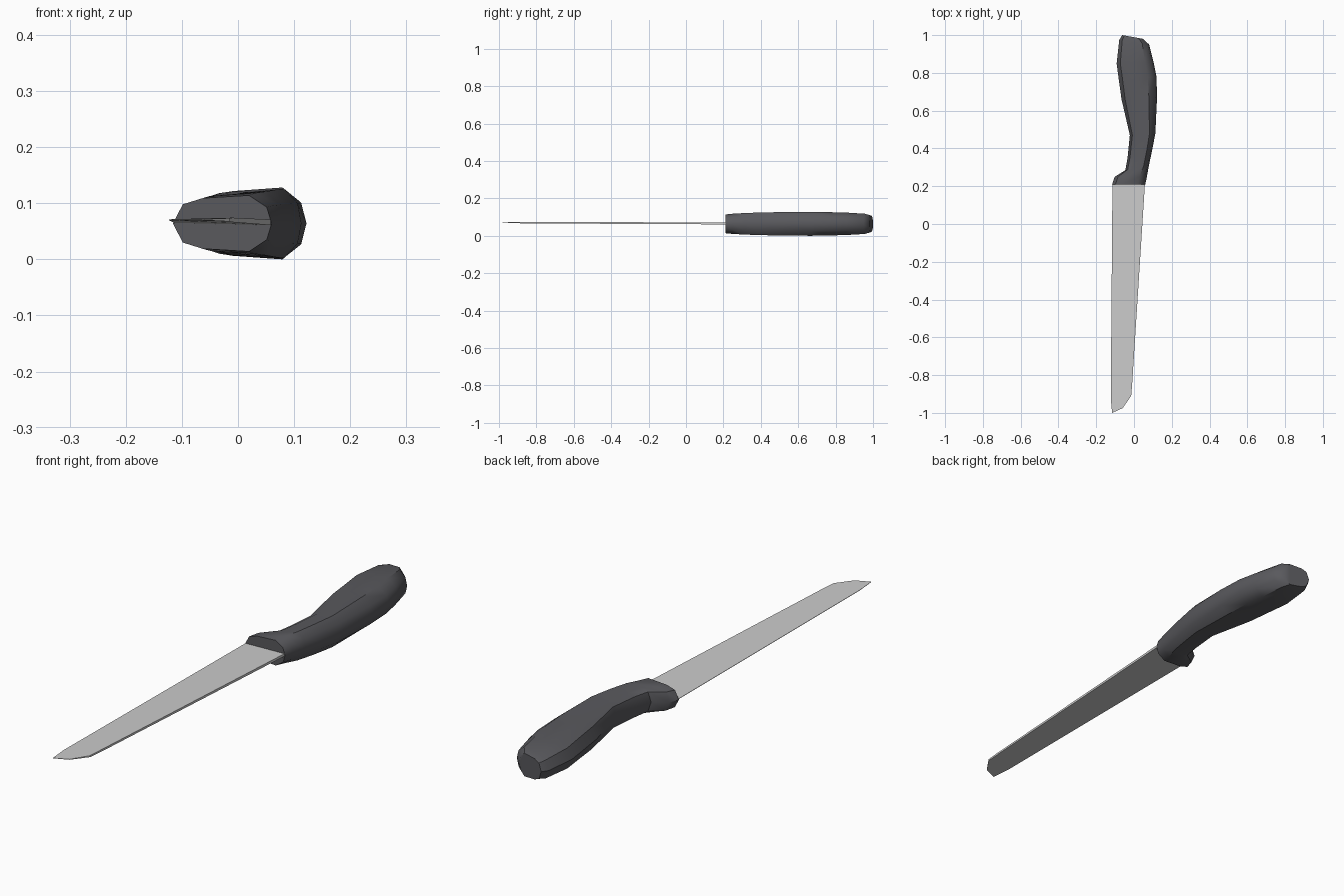
import bpy, bmesh

if "Cube" in bpy.data.objects:
    bpy.data.objects.remove(bpy.data.objects["Cube"])

MID = 0.064  # height of the knife's mid plane


def finish(bm, name, angle, colour=None):
    bmesh.ops.recalc_face_normals(bm, faces=bm.faces)
    mesh = bpy.data.meshes.new(name)
    bm.to_mesh(mesh)
    bm.free()
    obj = bpy.data.objects.new(name, mesh)
    bpy.context.collection.objects.link(obj)
    if colour:
        mat = bpy.data.materials.new(name + "_colour")
        mat.diffuse_color = colour
        mat.use_nodes = True
        mat.node_tree.nodes["Principled BSDF"].inputs["Base Color"].default_value = mat.diffuse_color
        mesh.materials.append(mat)
    bpy.ops.object.select_all(action='DESELECT')
    obj.select_set(True)
    bpy.context.view_layer.objects.active = obj
    bpy.ops.object.shade_smooth_by_angle(angle=angle)
    return obj


# Handle: ten-sided slanted sections (left x, left y, right x, right y, half height)
sections = [
    (-0.116, 0.210, 0.060, 0.210, 0.050),
    (-0.102, 0.250, 0.068, 0.250, 0.054),
    (-0.046, 0.285, 0.079, 0.310, 0.057),
    (-0.034, 0.350, 0.096, 0.390, 0.060),
    (-0.022, 0.470, 0.113, 0.480, 0.062),
    (-0.066, 0.660, 0.122, 0.670, 0.064),
    (-0.080, 0.760, 0.119, 0.780, 0.062),
    (-0.092, 0.850, 0.103, 0.860, 0.060),
    (-0.078, 0.975, 0.080, 0.950, 0.054),
    (-0.062, 1.000, 0.048, 0.980, 0.046),
]
# Position across the section and share of the half height
upper = [(0.0, 0.0), (0.1, 0.68), (0.3, 0.9), (0.77, 1.0), (0.95, 0.58), (1.0, 0.0)]
ring_shape = upper + [(t, -h) for t, h in upper[-2:0:-1]]

bm = bmesh.new()
rings = []
for xl, yl, xr, yr, half in sections:
    rings.append([bm.verts.new((xl + (xr - xl) * t, yl + (yr - yl) * t, MID + half * h))
                  for t, h in ring_shape])
n = len(ring_shape)
for a, b in zip(rings, rings[1:]):
    for i in range(n):
        j = (i + 1) % n
        bm.faces.new((a[i], a[j], b[j], b[i]))
bm.faces.new(rings[0])
bm.faces.new(rings[-1])
finish(bm, "handle", 0.7, (0.1, 0.1, 0.11, 1))

# Blade: wedge outline (x, y, half thickness), thin at the cutting edge
outline = [
    (-0.114, 0.215, 0.0008), (0.058, 0.215, 0.005), (-0.010, -0.850, 0.004),
    (-0.015, -0.910, 0.003), (-0.060, -0.975, 0.001), (-0.116, -1.000, 0.0006),
    (-0.123, -0.920, 0.0008),
]
bm = bmesh.new()
sides = []
for s in (1, -1):
    sides.append([bm.verts.new((x, y, MID + 0.002 + (0.215 - y) * 0.004 + s * t))
                  for x, y, t in outline])
for side in sides:
    bm.faces.new(side)
top, bottom = sides
for i in range(len(outline)):
    j = (i + 1) % len(outline)
    bm.faces.new((top[i], top[j], bottom[j], bottom[i]))
finish(bm, "blade", 0.3)
